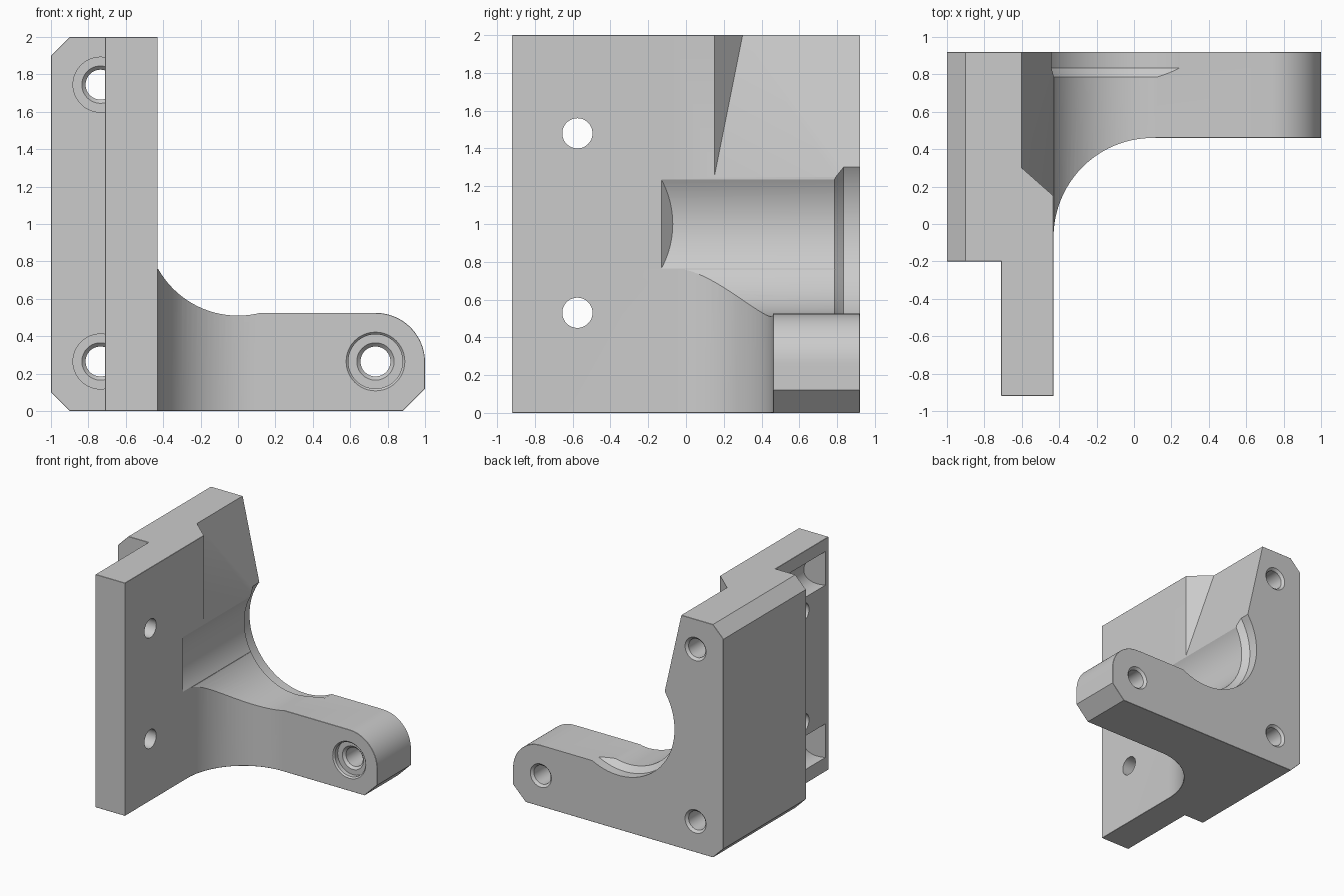
import bpy, bmesh
from math import sin, cos, radians, pi

old = bpy.data.objects.get("Cube")
if old:
    bpy.data.objects.remove(old, do_unlink=True)

grey = bpy.data.materials.new("light grey")
grey.use_nodes = True
grey.diffuse_color = (0.6, 0.6, 0.6, 1)
grey.node_tree.nodes["Principled BSDF"].inputs["Base Color"].default_value = (0.6, 0.6, 0.6, 1)


def finish(name, bm):
    """Make a closed shape face outward and turn it into an object."""
    bm.normal_update()
    bmesh.ops.recalc_face_normals(bm, faces=bm.faces[:])
    if bm.calc_volume(signed=True) < 0:
        bmesh.ops.reverse_faces(bm, faces=bm.faces[:])
    bm.normal_update()
    mesh = bpy.data.meshes.new(name)
    bm.to_mesh(mesh)
    bm.free()
    mesh.materials.append(grey)
    obj = bpy.data.objects.new(name, mesh)
    bpy.context.collection.objects.link(obj)
    return obj


def arc(cx, cy, r, start, end, steps=20):
    angles = [radians(start + (end - start) * i / steps) for i in range(steps + 1)]
    return [(cx + r * cos(a), cy + r * sin(a)) for a in angles]


def skin(name, loops):
    """Closed shape through a row of equal loops of points."""
    bm = bmesh.new()
    rings = [[bm.verts.new(p) for p in loop] for loop in loops]
    bm.faces.new(rings[0][::-1])
    bm.faces.new(rings[-1])
    n = len(rings[0])
    for a, b in zip(rings, rings[1:]):
        for i in range(n):
            j = (i + 1) % n
            bm.faces.new((a[i], a[j], b[j], b[i]))
    return finish(name, bm)


def turned(name, place, rings, slant_from=None, sides=48):
    """Turned shape along an axis; the first end may be cut at 45 degrees."""
    loops = [[place(u, v, depth) for u, v in arc(0, 0, r, 0, 360, sides)[:-1]]
             for depth, r in rings]
    if slant_from:
        x0, sign = slant_from
        loops[0] = [(x, y + sign * (x - x0), z) for x, y, z in loops[0]]
    return skin(name, loops)


def along_y(cx, cz):
    return lambda u, v, d: (cx + u, d, cz + v)


def combine(obj, other, operation):
    mod = obj.modifiers.new("combine", 'BOOLEAN')
    mod.operation, mod.solver, mod.object = operation, 'EXACT', other
    bpy.context.view_layer.objects.active = obj
    bpy.context.view_layer.update()
    bpy.ops.object.modifier_apply(modifier=mod.name)
    bpy.data.objects.remove(other, do_unlink=True)


# Bracket body: plan outline crossed with front outline
plan = [(-1.2, -0.2), (-0.71, -0.2), (-0.71, -0.92), (-0.43, -0.92)]
plan += arc(0.1, -0.07, 0.53, 180, 90, 24)
plan += [(1.2, 0.46), (1.2, 0.92), (-1.2, 0.92)]
bracket = skin("bracket", [[(x, y, z) for x, y in plan] for z in (-0.5, 2.5)])
front = [(-1, 0.1), (-0.9, 0), (0.88, 0), (1, 0.12)] + arc(0.735, 0.26, 0.265, 0, 90)
front += [(0, 0.525), (0, 0.76), (-0.43, 0.76), (-0.43, 2), (-0.9, 2), (-1, 1.9)]
outline = skin("outline", [[(x, y, z) for x, z in front] for y in (-1.5, 1.5)])
combine(bracket, outline, 'INTERSECT')


# Fine chamfer on the square outer edges, leaving out the part the bore removes
def is_square_edge(edge):
    if len(edge.link_faces) != 2 or not edge.is_convex:
        return False
    if edge.calc_face_angle() < radians(50):
        return False
    return not any(-0.45 < v.co.x < 0.01 and 0.5 < v.co.z < 1 for v in edge.verts)


bm = bmesh.new()
bm.from_mesh(bracket.data)
bm.normal_update()
bmesh.ops.bevel(bm, geom=[e for e in bm.edges if is_square_edge(e)], offset=0.014,
                offset_type='OFFSET', segments=1, profile=0.5, affect='EDGES',
                clamp_overlap=True)
bm.to_mesh(bracket.data)
bm.free()

# Large round clearance with a stepped back and a slanted front end
combine(bracket, turned("bore", along_y(0, 1),
                        [(-0.13, 0.49), (0.785, 0.49), (0.835, 0.535), (1.1, 0.535)],
                        (-0.43, -1), 96), 'DIFFERENCE')

# Tapered relief on the upper inner wall
relief = [[(x, y, z), (x, 1.1, z), (-0.3, 1.1, z), (-0.3, 0.035, z)]
          for x, y, z in ((-0.43, 0.15, 1.25), (-0.623, 0.32, 2.1))]
combine(bracket, skin("relief", relief), 'DIFFERENCE')

# Counterbored screw holes; the two near the plate get a tool channel
back = [(0.9, 0.08), (0.92, 0.1), (1, 0.1)]
for z in (0.265, 1.745):
    rings = [(-0.88, 0.147), (-0.15, 0.147), (-0.15, 0.1), (-0.13, 0.08)] + back
    combine(bracket, turned("screw_hole", along_y(-0.735, z), rings, (-0.71, 1)), 'DIFFERENCE')
rings = [(0.4, 0.157), (0.46, 0.157), (0.472, 0.145), (0.51, 0.145), (0.51, 0.1), (0.53, 0.08)]
combine(bracket, turned("screw_hole", along_y(0.735, 0.265), rings + back), 'DIFFERENCE')

# Plain holes through the plate
for z in (0.53, 1.48):
    hole = turned("plate_hole", lambda u, v, d: (d, u - 0.575, v + z), [(-0.9, 0.08), (-0.2, 0.08)])
    combine(bracket, hole, 'DIFFERENCE')

bpy.ops.object.select_all(action='DESELECT')
bracket.select_set(True)
bpy.context.view_layer.objects.active = bracket
bpy.ops.object.shade_smooth_by_angle(angle=radians(25))
